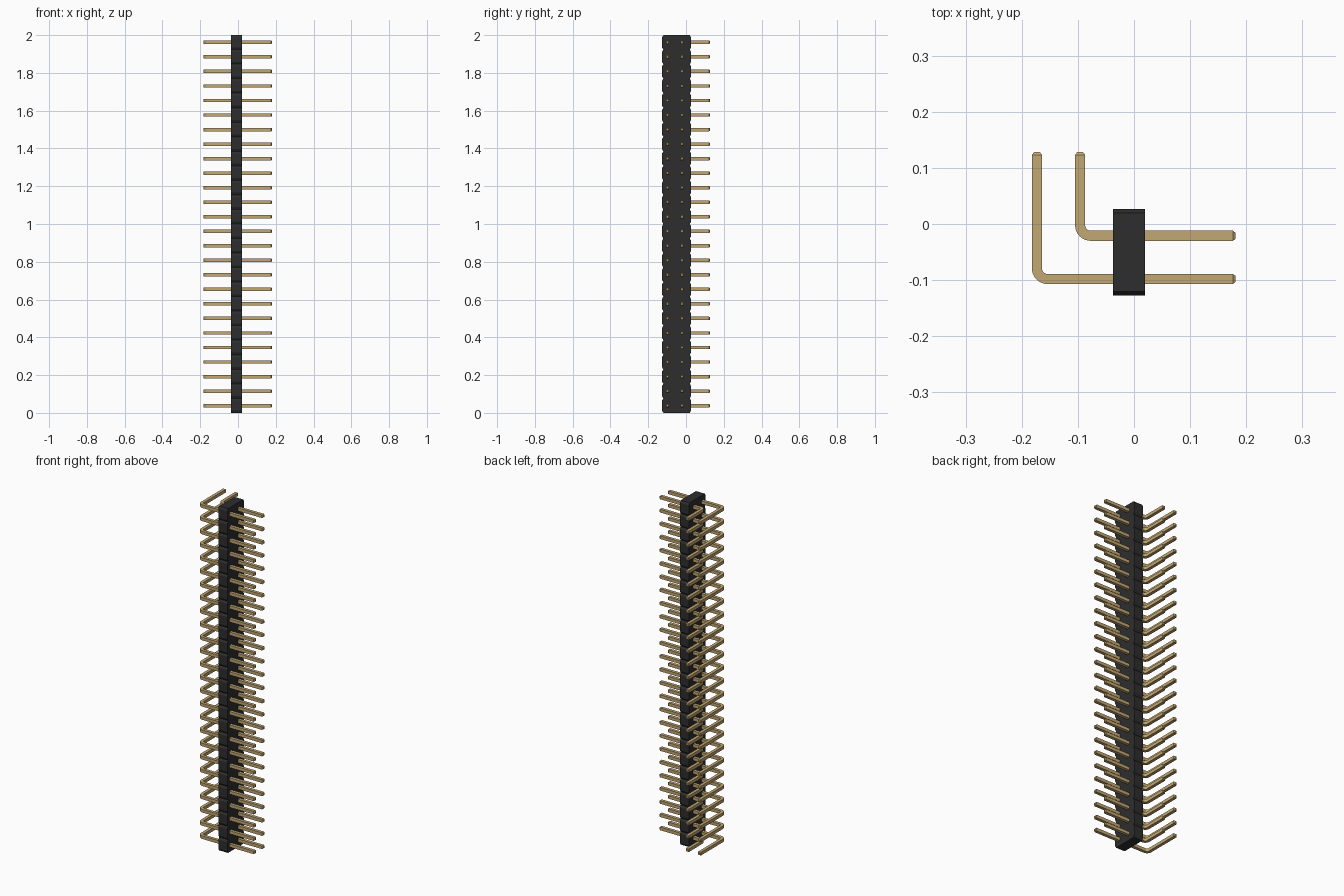
import bpy, bmesh, math
from mathutils import Vector

ROWS = 26
PITCH = 2.0 / ROWS
HALF = 0.009          # half the pin thickness
TIP = 0.005           # length of the tapered pin tip

cube = bpy.data.objects.get("Cube")
if cube:
    bpy.data.objects.remove(cube, do_unlink=True)


def material(name, colour, rough):
    m = bpy.data.materials.new(name)
    m.use_nodes = True
    m.diffuse_color = (*colour, 1)
    shader = m.node_tree.nodes["Principled BSDF"]
    shader.inputs["Base Color"].default_value = (*colour, 1)
    shader.inputs["Roughness"].default_value = rough
    return m


def make_object(name, bm, mat):
    bmesh.ops.recalc_face_normals(bm, faces=bm.faces)
    mesh = bpy.data.meshes.new(name)
    bm.to_mesh(mesh)
    bm.free()
    mesh.materials.append(mat)
    ob = bpy.data.objects.new(name, mesh)
    bpy.context.collection.objects.link(ob)
    return ob


gold = material("pin gold", (0.54, 0.39, 0.17), 0.5)
black = material("housing black", (0.027, 0.027, 0.027), 0.6)


# Housing: a bar whose two long edges are notched between the rows
def housing():
    x0, x1, y0, y1 = -0.037, 0.02, -0.127, 0.027
    cut_y, cut_z = 0.007, 0.012
    right, left = [], []
    for i in range(ROWS):
        bottom, top = i * PITCH, (i + 1) * PITCH
        steps = [(cut_y, bottom), (0, bottom + cut_z), (0, top - cut_z)]
        if i == ROWS - 1:
            steps.append((cut_y, top))
        for inset, z in steps:
            right.append((x0, y1 - inset, z))
            left.append((x0, y0 + inset, z))
    bm = bmesh.new()
    face = bm.faces.new([bm.verts.new(p) for p in right + left[::-1]])
    extruded = bmesh.ops.extrude_face_region(bm, geom=[face])["geom"]
    moved = [v for v in extruded if isinstance(v, bmesh.types.BMVert)]
    bmesh.ops.translate(bm, verts=moved, vec=(x1 - x0, 0, 0))
    return make_object("housing", bm, black)


# Pin: square wire swept along a right-angle bend, with tapered ends
def pin_row(name, y, leg_x):
    end_x, end_y, radius = 0.181, 0.128, 0.019
    along, up = Vector((-1, 0, 0)), Vector((0, 1, 0))
    path = [(Vector((end_x, y, 0)), along, 0.6),
            (Vector((end_x - TIP, y, 0)), along, 1)]
    centre = Vector((leg_x + radius, y + radius, 0))
    segments = 8
    for i in range(segments + 1):
        a = math.pi / 2 * i / segments
        offset = Vector((-math.sin(a), -math.cos(a), 0))
        path.append((centre + offset * radius,
                     along * math.cos(a) + up * math.sin(a), 1))
    path += [(Vector((leg_x, end_y - TIP, 0)), up, 1),
             (Vector((leg_x, end_y, 0)), up, 0.6)]

    bm = bmesh.new()
    rings = []
    for point, heading, scale in path:
        side = Vector((-heading.y, heading.x, 0)) * HALF * scale
        rise = Vector((0, 0, HALF * scale))
        rings.append([bm.verts.new(point + side * s + rise * r)
                      for s, r in ((1, 1), (-1, 1), (-1, -1), (1, -1))])
    for a, b in zip(rings, rings[1:]):
        for k in range(4):
            n = (k + 1) % 4
            bm.faces.new((a[k], a[n], b[n], b[k]))
    bm.faces.new(rings[0])
    bm.faces.new(rings[-1])

    ob = make_object(name, bm, gold)
    ob.location.z = PITCH / 2
    bpy.ops.object.select_all(action="DESELECT")
    ob.select_set(True)
    bpy.context.view_layer.objects.active = ob
    bpy.ops.object.shade_smooth_by_angle(angle=math.radians(25))
    array = ob.modifiers.new("rows", "ARRAY")
    array.count = ROWS
    array.use_relative_offset = False
    array.use_constant_offset = True
    array.constant_offset_displace = (0, 0, PITCH)


housing()
pin_row("outer_pins", -0.098, -0.173)
pin_row("inner_pins", -0.021, -0.096)
